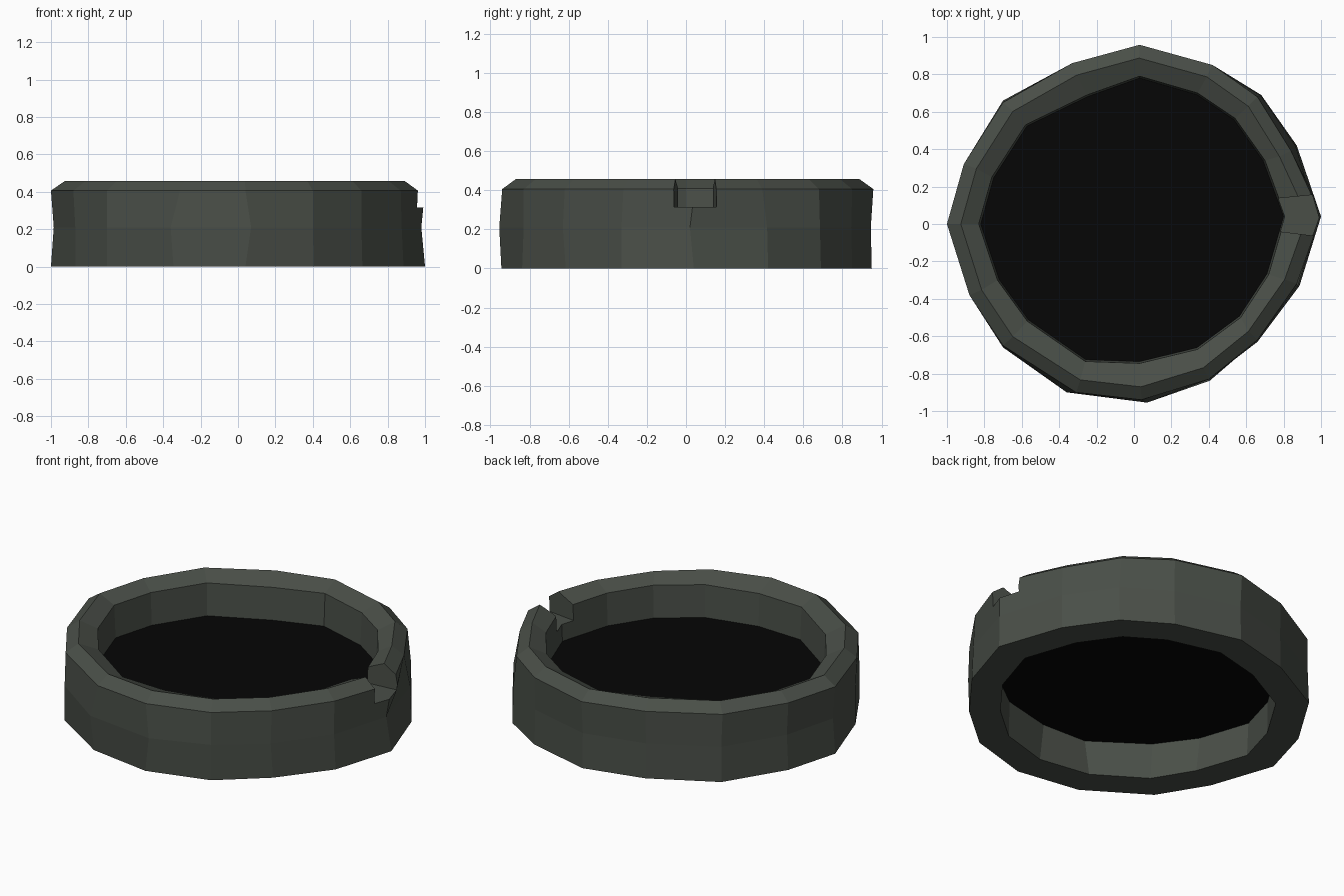
import bpy, bmesh

if "Cube" in bpy.data.objects:
    bpy.data.objects.remove(bpy.data.objects["Cube"])

def material(name, rgb):
    m = bpy.data.materials.new(name)
    m.diffuse_color = (*rgb, 1)
    m.use_nodes = True
    m.node_tree.nodes["Principled BSDF"].inputs["Base Color"].default_value = m.diffuse_color
    return m

stone = material("dark grey green", (0.067, 0.077, 0.064))
black = material("near black", (0.0017, 0.0017, 0.0017))

def make(name, verts, faces, mat):
    bm = bmesh.new()
    vs = [bm.verts.new(v) for v in verts]
    for f in faces:
        bm.faces.new([vs[i] for i in f])
    bmesh.ops.recalc_face_normals(bm, faces=bm.faces)
    me = bpy.data.meshes.new(name)
    bm.to_mesh(me)
    bm.free()
    me.materials.append(mat)
    ob = bpy.data.objects.new(name, me)
    bpy.context.collection.objects.link(ob)
    return ob

# Uneven sixteen-sided outlines of the ring: foot, waist, upper rim, inner edge
foot = [(.03, .95), (.42, .85), (.68, .69), (.87, .42), (1, .04), (.885, -.33),
        (.665, -.615), (.405, -.838), (.04, -.944), (-.345, -.885), (-.70, -.66),
        (-.87, -.38), (-1, 0), (-.91, .32), (-.70, .66), (-.33, .86)]
waist = [(.03, .945), (.42, .845), (.68, .685), (.865, .415), (.98, .02), (.875, -.33),
         (.66, -.63), (.40, -.83), (.07, -.955), (-.36, -.90), (-.70, -.66),
         (-.87, -.38), (-.985, 0), (-.90, .32), (-.695, .655), (-.33, .855)]
rim = [(.03, .958), (.42, .85), (.66, .68), (.84, .39), (1, .045), (.87, -.32),
       (.66, -.62), (.40, -.83), (.04, -.94), (-.31, -.90), (-.70, -.65),
       (-.88, -.38), (-1, 0), (-.91, .32), (-.70, .65), (-.33, .86)]
inner = [(.03, .79), (.34, .70), (.54, .565), (.70, .34), (.81, .04), (.72, -.27),
         (.57, -.50), (.34, -.67), (.03, -.745), (-.26, -.735), (-.57, -.52),
         (-.73, -.30), (-.83, 0), (-.76, .25), (-.58, .53), (-.25, .69)]
N = len(foot)

# Cross-section loops: outline, scale, height (outside, over the ridge, inside)
loops = [(foot, 1, 0), (waist, 1, .21), (rim, 1, .406), (rim, .926, .457),
         (inner, 1, .41), (inner, .988, .21), (foot, .81, 0)]
verts = [(x * s, y * s, z) for pts, s, z in loops for x, y in pts]
L = len(loops)
faces = [(a * N + i, a * N + (i + 1) % N, (a + 1) % L * N + (i + 1) % N, (a + 1) % L * N + i)
         for a in range(L) for i in range(N)]
ring = make("ring_wall", verts, faces, stone)

# Notch cut through the rim on the right side, wider towards the outside
cut = [(x, y, z) for z in (.315, .50)
       for x, y in ((.7, -.03), (1.1, -.08), (1.1, .17), (.7, .13))]
cutter = make("notch_cutter", cut, [(0, 1, 2, 3), (4, 5, 6, 7), (0, 1, 5, 4),
                                    (1, 2, 6, 5), (2, 3, 7, 6), (3, 0, 4, 7)], stone)
cutter.hide_render = True
cutter.hide_viewport = True
mod = ring.modifiers.new("notch", 'BOOLEAN')
mod.operation = 'DIFFERENCE'
mod.solver = 'EXACT'
mod.object = cutter

# Thin black plate closing the middle of the ring
plate = [(x * 1.01, y * 1.01, z) for z in (.207, .215) for x, y in inner]
make("centre_plate", plate, [range(N), range(N, 2 * N)] +
     [(i, (i + 1) % N, N + (i + 1) % N, N + i) for i in range(N)], black)
